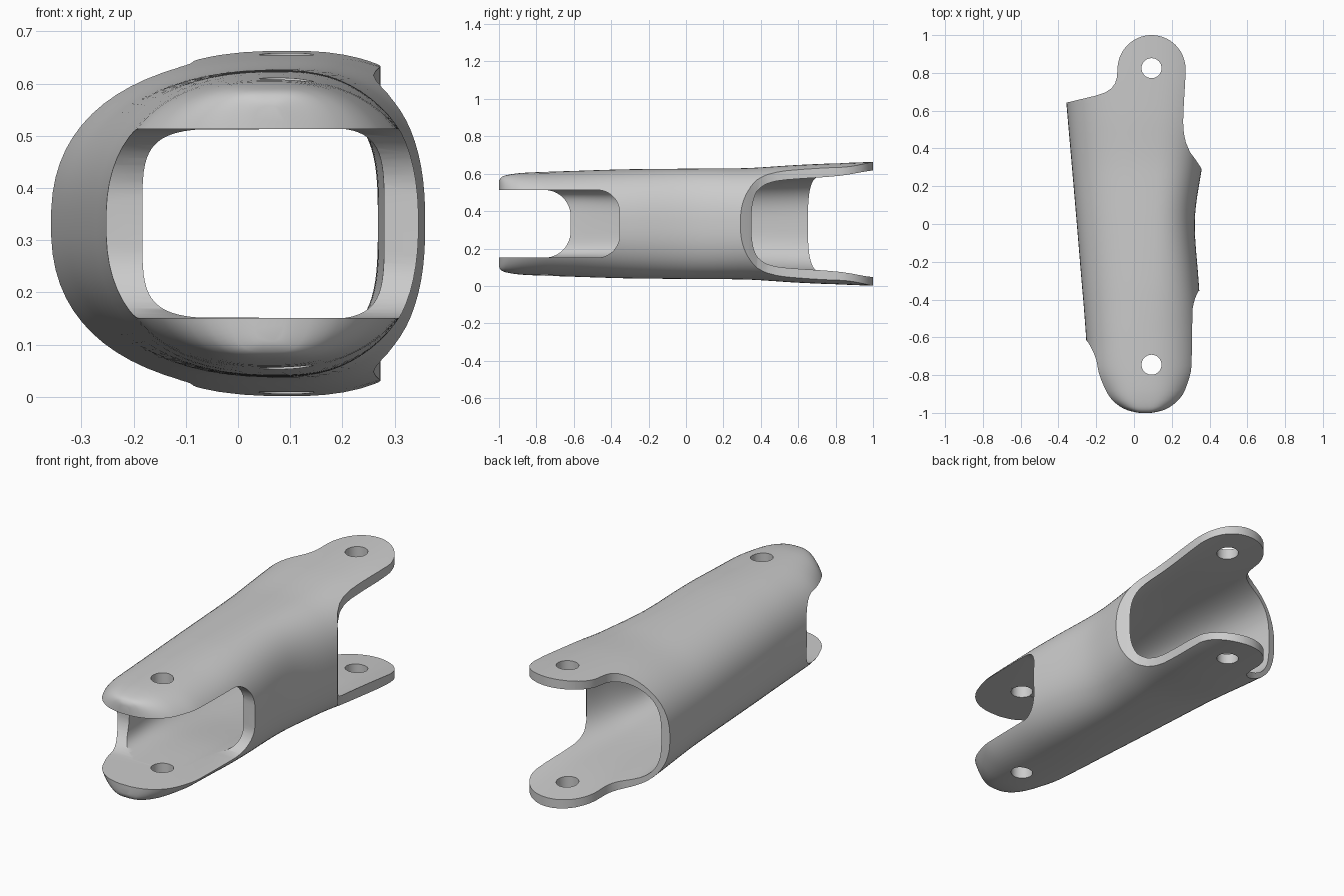
import bpy, bmesh, math

if "Cube" in bpy.data.objects:
    bpy.data.objects.remove(bpy.data.objects["Cube"])

ZC = 0.332       # mid height of the symmetric shell


def make(name, verts, faces):
    me = bpy.data.meshes.new(name)
    bm = bmesh.new()
    vs = [bm.verts.new(v) for v in verts]
    for f in faces:
        bm.faces.new([vs[i] for i in f])
    bmesh.ops.recalc_face_normals(bm, faces=bm.faces)
    bm.to_mesh(me)
    bm.free()
    ob = bpy.data.objects.new(name, me)
    bpy.context.collection.objects.link(ob)
    return ob


def sample(rows, y):
    # smooth interpolation of station rows (y first)
    i = 0
    while i < len(rows) - 2 and y > rows[i + 1][0]:
        i += 1
    a, b = rows[i], rows[i + 1]
    h = b[0] - a[0]
    t = (y - a[0]) / h
    out = []
    for k in range(1, len(a)):
        d = (b[k] - a[k]) / h

        def slope(j):
            if 0 < j < len(rows) - 1:
                p, q, r = rows[j - 1], rows[j], rows[j + 1]
                u = (q[k] - p[k]) / (q[0] - p[0])
                v = (r[k] - q[k]) / (r[0] - q[0])
                return 0 if u * v <= 0 else 2 * u * v / (u + v)
            return d
        m0, m1 = slope(i) * h, slope(i + 1) * h
        out.append((2*t**3 - 3*t*t + 1) * a[k] + (t**3 - 2*t*t + t) * m0
                   + (3*t*t - 2*t**3) * b[k] + (t**3 - t*t) * m1)
    return out


def loft(name, rows, n=72, step=0.04):
    # superellipse sections: left x, right x, bottom z, crown x, exponent
    ys = []
    for a, b in zip(rows, rows[1:]):
        c = max(2, math.ceil((b[0] - a[0]) / step))
        ys += [a[0] + (b[0] - a[0]) * j / c for j in range(c)]
    ys.append(rows[-1][0])
    verts = []
    for y in ys:
        xl, xr, zb, ax, e = sample(rows, y)
        for j in range(n):
            t = 2 * math.pi * (j + 0.5) / n
            c, s = math.cos(t), math.sin(t)
            w = xr - ax if c > 0 else ax - xl
            verts.append((ax + math.copysign(abs(c) ** (2 / e), c) * w, y,
                          ZC + math.copysign(abs(s) ** (2 / e), s) * (ZC - zb)))
    faces = [(i*n + j, i*n + (j+1) % n, (i+1)*n + (j+1) % n, (i+1)*n + j)
             for i in range(len(ys) - 1) for j in range(n)]
    faces += [tuple(range(n)), tuple(range((len(ys) - 1) * n, len(ys) * n))]
    return make(name, verts, faces)


def prism(name, pts, lo, hi, put):
    n = len(pts)
    verts = [put(p, lo) for p in pts] + [put(p, hi) for p in pts]
    faces = [(i, (i+1) % n, n + (i+1) % n, n + i) for i in range(n)]
    return make(name, verts, faces + [tuple(range(n)), tuple(range(n, 2*n))])


def arc(cx, cy, rx, ry, a0, a1, n):
    return [(cx + rx * math.cos(math.radians(a0 + (a1 - a0) * i / n)),
             cy + ry * math.sin(math.radians(a0 + (a1 - a0) * i / n)))
            for i in range(n + 1)]


# outer shell, front to back
tip = [(y, .06 - w, .06 + w, zb, .06, e) for y, w, zb, e in (
    (-1.0, .035, .106, 4), (-.996, .062, .094, 3.8), (-.985, .108, .081, 3.5),
    (-.965, .153, .073, 3.2), (-.93, .203, .066, 2.9), (-.88, .247, .060, 2.6))]
shell = loft("link_shell", tip + [
    (-.75, -.245, .354, .054, .06, 2.4),
    (-.60, -.254, .355, .049, .06, 2.4),
    (-.45, -.265, .352, .044, .07, 2.4),
    (-.30, -.278, .342, .040, .08, 2.4),
    (0, -.303, .322, .037, .09, 2.4),
    (.28, -.327, .357, .035, .10, 2.4),
    (.60, -.355, .43, .017, .10, 2.4),
    (.80, -.372, .47, .008, .10, 2.4),
    (1.02, -.39, .47, .000, .10, 2.4)])

cutters = []

# hollow core, widening to the back
cutters.append(loft("cavity_cutter", [
    (-.75, -.18, .270, .1495, .06, 5),
    (-.60, -.184, .280, .149, .06, 5),
    (-.45, -.195, .282, .145, .07, 4.6),
    (0, -.25, .268, .102, .09, 3.3),
    (.28, -.28, .308, .082, .10, 3),
    (.65, -.317, .37, .070, .10, 3.2),
    (1.1, -.35, .43, .040, .10, 3.6)]))

# front slots, deeper on the right wall than on the left
for side, end, lo, hi, r in (("left", -.617, -.6, .101, .14),
                             ("right", -.355, .1, .6, .12)):
    h = .181
    pts = [(-1.3, ZC - h)] + arc(end - r, ZC - h + r, r, r, -90, 0, 12) \
        + arc(end - r, ZC + h - r, r, r, 0, 90, 12) + [(-1.3, ZC + h)]
    cutters.append(prism("slot_cutter_" + side, pts, lo, hi,
                         lambda p, x: (x, p[0], p[1])))

# hinge pin holes
for label, y in (("front", -.745), ("back", .825)):
    cutters.append(prism("pin_cutter_" + label, arc(.093, y, .053, .053, 0, 348.75, 31),
                         -.3, 1, lambda p, z: (p[0], p[1], z)))

# plan outline trimming the back end into two round lugs
plan = [(-.7, -1.2), (.7, -1.2), (.7, .2), (.39, .26), (.358, .292), (.328, .338),
        (.297, .38), (.275, .43), (.264, .48), (.260, .54), (.264, .64), (.271, .75)]
plan += arc(.093, .82, .18, .18, 0, 180, 32)
plan += [(-.091, .775), (-.100, .745), (-.120, .717), (-.155, .695), (-.20, .68),
         (-.355, .643), (-.7, .56)]
outline = prism("plan_cutter", plan, -.4, 1.1, lambda p, z: (p[0], p[1], z))

for cut, op in [(outline, 'INTERSECT')] + [(c, 'DIFFERENCE') for c in cutters]:
    m = shell.modifiers.new(cut.name, 'BOOLEAN')
    m.operation, m.object, m.solver = op, cut, 'EXACT'
    cut.hide_render = True

# apply the cuts and clear away the helpers
bpy.context.view_layer.objects.active = shell
shell.select_set(True)
for m in list(shell.modifiers):
    bpy.ops.object.modifier_apply(modifier=m.name)
for c in cutters + [outline]:
    bpy.data.objects.remove(c)
bpy.ops.object.shade_smooth_by_angle(angle=math.radians(35))
